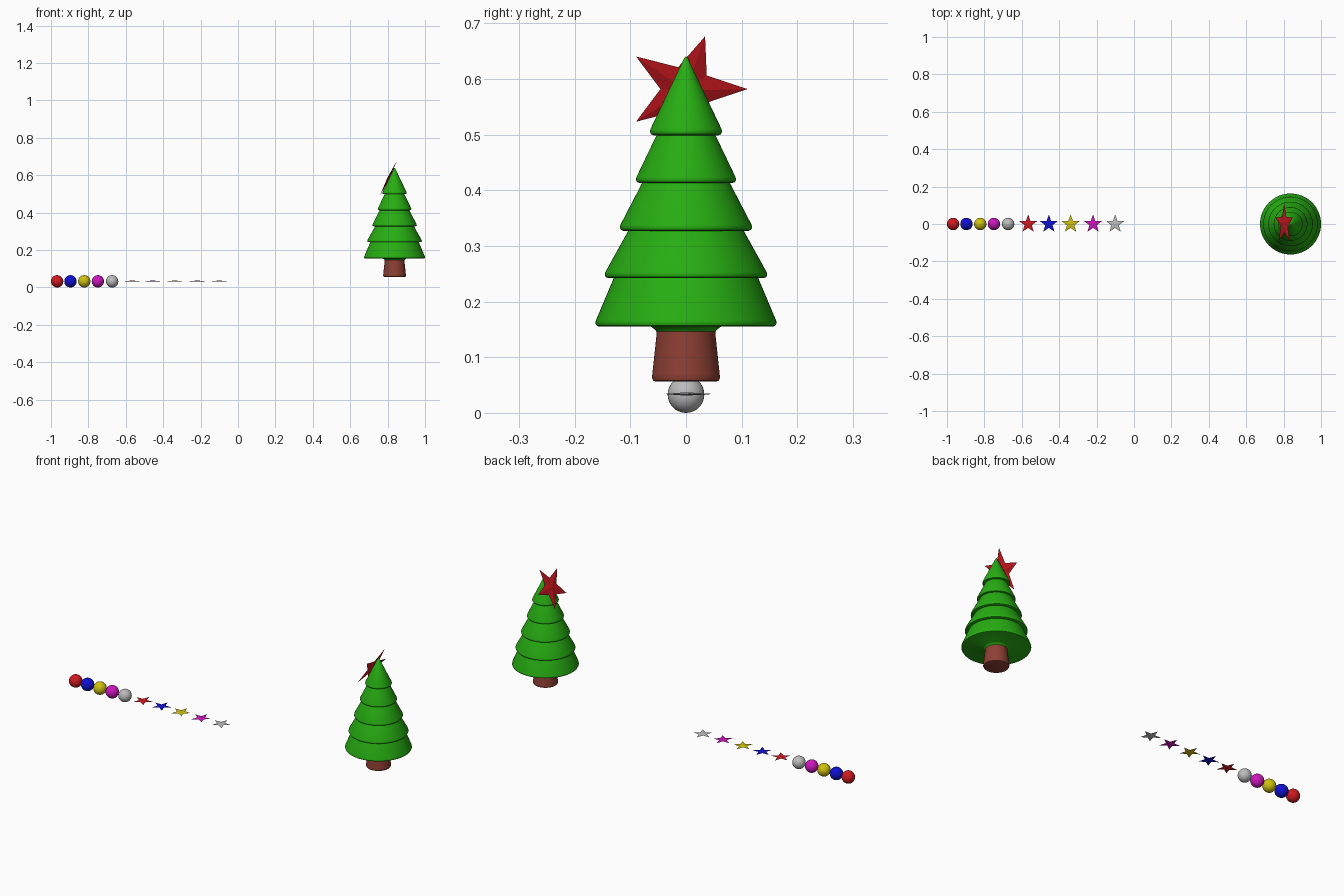
import bpy, bmesh, math
from mathutils import Matrix, Vector

if "Cube" in bpy.data.objects:
    bpy.data.objects.remove(bpy.data.objects["Cube"])

COLORS = {
    "red": (0.62, 0.01, 0.015, 1), "blue": (0.005, 0.005, 0.65, 1),
    "yellow": (0.62, 0.53, 0.005, 1), "magenta": (0.6, 0.008, 0.5, 1),
    "silver": (0.5, 0.5, 0.5, 1), "green": (0.02, 0.42, 0.006, 1),
    "brown": (0.27, 0.05, 0.034, 1),
}
MATS = {}
for key, col in COLORS.items():
    MATS[key] = bpy.data.materials.new(key)
    MATS[key].diffuse_color = col


def finish(name, bm, color, smooth=True):
    bmesh.ops.recalc_face_normals(bm, faces=bm.faces)
    me = bpy.data.meshes.new(name)
    bm.to_mesh(me)
    bm.free()
    ob = bpy.data.objects.new(name, me)
    bpy.context.collection.objects.link(ob)
    me.materials.append(MATS[color])
    if smooth:
        bpy.ops.object.select_all(action='DESELECT')
        ob.select_set(True)
        bpy.context.view_layer.objects.active = ob
        bpy.ops.object.shade_smooth_by_angle(angle=math.radians(40))
    return ob


def lathe(name, profile, color, x, steps=64):
    bm = bmesh.new()
    vs = [bm.verts.new((r, 0, z)) for r, z in profile]
    es = [bm.edges.new(p) for p in zip(vs, vs[1:])]
    bmesh.ops.spin(bm, geom=vs + es, cent=(0, 0, 0), axis=(0, 0, 1),
                   angle=math.tau, steps=steps, use_duplicate=False)
    bmesh.ops.remove_doubles(bm, verts=bm.verts, dist=1e-5)
    ob = finish(name, bm, color)
    ob.location.x = x
    return ob


def star(name, radius, inner, half, color, matrix):
    # thin five-pointed star, slightly raised in the middle on both sides
    bm = bmesh.new()
    rim = []
    for i in range(10):
        a = math.pi / 2 + i * math.pi / 5
        r = inner if i % 2 else radius
        rim.append(bm.verts.new((r * math.cos(a), r * math.sin(a), 0)))
    for z in (half, -half):
        c = bm.verts.new((0, 0, z))
        for i in range(10):
            bm.faces.new((rim[i], rim[(i + 1) % 10], c))
    ob = finish(name, bm, color, smooth=False)
    ob.matrix_world = matrix
    return ob


# Row of balls, then row of flat stars
names = ["red", "blue", "yellow", "magenta", "silver"]
for c, x in zip(names, (-0.967, -0.896, -0.822, -0.749, -0.673)):
    bm = bmesh.new()
    bmesh.ops.create_uvsphere(bm, u_segments=32, v_segments=16, radius=0.033)
    finish(c + "_ball", bm, c).location = (x, 0, 0.033)
for c, x in zip(names, (-0.566, -0.455, -0.339, -0.219, -0.101)):
    star(c + "_star", 0.051, 0.0205, 0.003, c, Matrix.Translation((x, 0, 0.034)))

# Tree trunk with rounded foot
TX = 0.837
lathe("trunk", [(0, 0.056), (0.054, 0.056), (0.059, 0.058), (0.061, 0.063),
                (0.0605, 0.07), (0.053, 0.14), (0.053, 0.152), (0, 0.152)],
      "brown", TX)

# Foliage: stacked tiers, each (rim height, rim radius, radius where next tier starts)
tiers = [(0.155, 0.163, 0.130), (0.242, 0.146, 0.104), (0.327, 0.119, 0.079),
         (0.413, 0.090, 0.053), (0.499, 0.065, 0.003)]
tops = [t[0] for t in tiers[1:]] + [0.638]
prof = [(0, 0.146), (0.053, 0.146), (0.056, 0.150), (0.063, 0.155)]
for (z, r, r_top), z_top in zip(tiers, tops):
    prof += [(r - 0.007, z), (r - 0.002, z + 0.002), (r, z + 0.006),
             (r - 0.001, z + 0.011), (r_top, z_top)]
prof.append((0, 0.641))
lathe("foliage", prof, "green", TX)

# Tree-top star leaning on the upper tier, one point toward +y
tilt = math.radians(26)
u = Vector((0, 1, 0))
v = Vector((math.sin(tilt), 0, math.cos(tilt)))
n = v.cross(u)
m = Matrix((-v, u, n)).transposed().to_4x4()
m.translation = (0.803, 0, 0.582)
star("treetop_star", 0.111, 0.046, 0.006, "red", m)

for m in bpy.data.materials:
    if m.users and not m.is_grease_pencil:
        m.use_nodes = True
        m.node_tree.nodes["Principled BSDF"].inputs["Base Color"].default_value = m.diffuse_color
